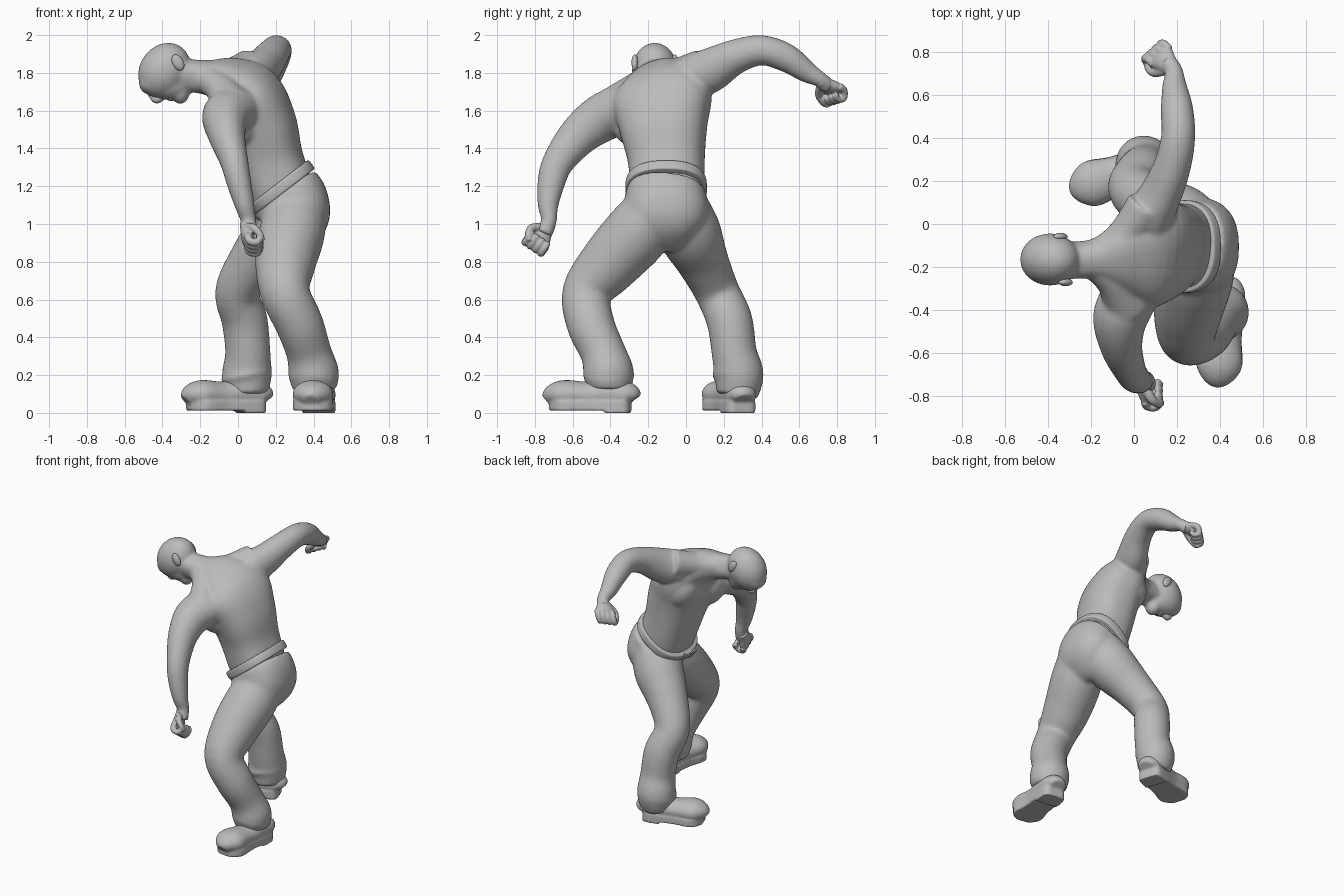
import bpy, bmesh, math
from mathutils import Vector, Matrix

old = bpy.data.objects.get("Cube")
if old:
    bpy.data.objects.remove(old)

grey = bpy.data.materials.new("plain grey")
grey.use_nodes = True
tone = (0.5, 0.5, 0.5, 1)
grey.diffuse_color = tone
grey.node_tree.nodes["Principled BSDF"].inputs["Base Color"].default_value = tone


def spline(rows, steps=5):
    """Catmull-Rom curve through rows of numbers."""
    pts = [rows[0]] + list(rows) + [rows[-1]]
    out = []
    for i in range(1, len(pts) - 2):
        for s in range(steps):
            t = s / steps
            out.append([0.5 * (2 * b + (c - a) * t + (2 * a - 5 * b + 4 * c - d) * t ** 2
                               + (3 * b - a - 3 * c + d) * t ** 3)
                        for a, b, c, d in zip(*pts[i - 1:i + 3])])
    return out + [list(rows[-1])]


def loft(bm, rows, ref=(0, 1, 0), ref_end=None, sides=24, power=1):
    """Tube through rows of x, y, z, radius along ref, other radius; power under 1 squares it."""
    rows = spline([r if len(r) == 5 else (*r, r[3]) for r in rows])
    pos = [Vector(r[:3]) for r in rows]
    start, end = Vector(ref), Vector(ref_end or ref)
    circle = [2 * math.pi * k / sides for k in range(sides)]
    section = [[math.copysign(abs(c) ** power, c) for c in (math.cos(a), math.sin(a))] for a in circle]
    rings = []
    for i, r in enumerate(rows):
        tangent = (pos[min(i + 1, len(pos) - 1)] - pos[max(i - 1, 0)]).normalized()
        u = start.lerp(end, i / (len(rows) - 1))
        u = (u - tangent * u.dot(tangent)).normalized()
        v = tangent.cross(u)
        rings.append([bm.verts.new(pos[i] + u * r[3] * c + v * r[4] * s) for c, s in section])
    for low, high in zip(rings, rings[1:]):
        for k in range(sides):
            n = (k + 1) % sides
            bm.faces.new((low[k], low[n], high[n], high[k]))
    bm.faces.new(rings[0][::-1])
    bm.faces.new(rings[-1])


def ball(bm, centre, size, pitch=0):
    """Ellipsoid, pitched about the y axis."""
    m = Matrix.Translation(centre) @ Matrix.Rotation(pitch, 4, 'Y') @ Matrix.Diagonal((*size, 1))
    bmesh.ops.create_uvsphere(bm, u_segments=24, v_segments=16, radius=1, matrix=m)


def finish(name, bm, voxel=0, smooth=6):
    bmesh.ops.recalc_face_normals(bm, faces=bm.faces)
    mesh = bpy.data.meshes.new(name)
    bm.to_mesh(mesh)
    bm.free()
    mesh.materials.append(grey)
    obj = bpy.data.objects.new(name, mesh)
    bpy.context.collection.objects.link(obj)
    if voxel:
        remesh = obj.modifiers.new("Blend", 'REMESH')
        remesh.mode = 'VOXEL'
        remesh.voxel_size = voxel
        remesh.use_smooth_shade = True
        relax = obj.modifiers.new("Relax", 'SMOOTH')
        relax.iterations = smooth
    else:
        bpy.ops.object.select_all(action='DESELECT')
        obj.select_set(True)
        bpy.context.view_layer.objects.active = obj
        bpy.ops.object.shade_smooth_by_angle(angle=math.radians(40))
    return obj


# Torso, neck and both arms blended into one skin
body = bmesh.new()
loft(body, [(0.25, -0.1, 1.12, 0.18, 0.17), (0.22, -0.1, 1.2, 0.195, 0.172),
            (0.17, -0.105, 1.35, 0.205, 0.172), (0.125, -0.12, 1.52, 0.235, 0.182),
            (0.055, -0.13, 1.67, 0.265, 0.172), (-0.05, -0.145, 1.75, 0.185, 0.122),
            (-0.16, -0.16, 1.775, 0.097, 0.09), (-0.3, -0.17, 1.79, 0.083, 0.083)],
     ref_end=(0.35, 1, 0.35), sides=32, power=0.82)
loft(body, [(0.02, -0.28, 1.62, 0.125), (-0.06, -0.42, 1.575, 0.13), (-0.06, -0.56, 1.475, 0.1, 0.11),
            (-0.02, -0.675, 1.33, 0.075, 0.085), (0.005, -0.713, 1.22, 0.066, 0.074),
            (0.035, -0.73, 1.1, 0.053, 0.056), (0.055, -0.725, 1.02, 0.042), (0.06, -0.75, 0.95, 0.046)],
     ref=(1, 0, 0))
loft(body, [(0.06, 0.02, 1.77, 0.12), (0.12, 0.13, 1.815, 0.1, 0.118), (0.175, 0.26, 1.885, 0.088, 0.093),
            (0.205, 0.4, 1.92, 0.08), (0.2, 0.53, 1.88, 0.076), (0.188, 0.64, 1.805, 0.058),
            (0.186, 0.71, 1.765, 0.042), (0.155, 0.75, 1.73, 0.046)], ref=(1, 0, 0))
# Neck muscles running into the shoulders
loft(body, [(-0.2, -0.17, 1.78, 0.075), (-0.1, -0.26, 1.725, 0.08), (-0.03, -0.38, 1.62, 0.11)])
loft(body, [(-0.2, -0.16, 1.785, 0.075), (-0.06, -0.07, 1.79, 0.08), (0.06, 0.08, 1.825, 0.1)])
# Chest muscles
ball(body, (0, -0.26, 1.55), (0.12, 0.14, 0.15), -0.4)
ball(body, (0.05, -0.01, 1.61), (0.13, 0.13, 0.15), -0.4)
# Skull, bowed face, jaw and chin
side_y = -0.165
ball(body, (-0.39, side_y, 1.812), (0.132, 0.122, 0.155), 0.6)
ball(body, (-0.38, side_y, 1.745), (0.135, 0.09, 0.088), 0.15)
ball(body, (-0.305, side_y, 1.7), (0.05, 0.06, 0.066))
ball(body, (-0.465, side_y, 1.745), (0.06, 0.085, 0.06), 0.8)
finish("upper_body", body, 0.009, 18)

# Nose, lips, eyelids and ears
face = bmesh.new()
loft(face, [(-0.48, side_y, 1.715, 0.014), (-0.455, side_y, 1.68, 0.018),
            (-0.43, side_y, 1.66, 0.023), (-0.4, side_y, 1.682, 0.024)])
ball(face, (-0.355, side_y, 1.668), (0.024, 0.034, 0.018))
for s in (-1, 1):
    ball(face, (-0.43, side_y + s * 0.04, 1.692), (0.018, 0.02, 0.013))
    ball(face, (-0.33 - 0.012 * s, side_y + s * 0.106, 1.855), (0.03, 0.018, 0.047), -0.5)
finish("face_and_ears", face, 0.005, 4)


# Fists: palm, four curled fingers and a thumb
def fist(name, wrist, forward, across, palm):
    bm = bmesh.new()
    w, f, a, n = (Vector(v) for v in (wrist, forward, across, palm))
    f.normalize()
    a.normalize()

    def at(x, y, z, r, flat=None):
        return (*(w + f * x + a * y + n * z), r, flat or r)

    loft(bm, [at(-0.02, 0, 0, 0.036), at(0.03, 0, 0, 0.045, 0.034),
              at(0.08, 0, 0, 0.062, 0.034), at(0.11, 0, 0, 0.058, 0.024)], ref=a)
    for i in range(4):
        y = (i - 1.5) * 0.034
        loft(bm, [at(0.09, y, 0, 0.021), at(0.13, y, 0.005, 0.021), at(0.14, y, 0.045, 0.019),
                  at(0.1, y, 0.065, 0.018), at(0.075, y, 0.05, 0.015)], ref=a, sides=12)
    loft(bm, [at(0.03, -0.03, 0.01, 0.024), at(0.06, -0.065, 0.035, 0.022),
              at(0.1, -0.06, 0.065, 0.018), at(0.12, -0.035, 0.075, 0.013)], ref=f, sides=12)
    finish(name, bm, 0.006, 3)


fist("lowered_fist", (0.045, -0.73, 0.99), (0.08, -0.55, -0.8), (0, 0.8, -0.55), (1, 0, 0))
fist("raised_fist", (0.183, 0.715, 1.755), (-0.6, 0.65, -0.4), (0.7, 0.65, 0.2), (-0.2, -0.2, -0.95))

# Trousers: pelvis and two bent legs
trousers = bmesh.new()
loft(trousers, [(0.245, -0.1, 1.17, 0.21, 0.195), (0.275, -0.105, 1.12, 0.22, 0.203),
                (0.3, -0.105, 1.04, 0.225, 0.188), (0.28, -0.1, 0.95, 0.165, 0.14),
                (0.25, -0.1, 0.89, 0.08, 0.08)], sides=32, power=0.85)
loft(trousers, [(0.32, -0.17, 1.07, 0.155), (0.285, -0.26, 0.95, 0.175), (0.25, -0.41, 0.785, 0.16),
                (0.25, -0.525, 0.635, 0.132), (0.325, -0.505, 0.47, 0.127), (0.375, -0.44, 0.32, 0.12),
                (0.4, -0.41, 0.21, 0.135), (0.405, -0.41, 0.12, 0.115)], ref=(1, 0, 0))
loft(trousers, [(0.28, -0.03, 1.08, 0.155), (0.205, 0.02, 0.95, 0.168), (0.085, 0.09, 0.8, 0.138),
                (-0.003, 0.165, 0.64, 0.119), (0.035, 0.23, 0.49, 0.122), (0.052, 0.255, 0.32, 0.12),
                (0.047, 0.28, 0.2, 0.132), (0.05, 0.27, 0.09, 0.11)], ref=(1, 0, 0))
# Folds gathered over the ankles
for x, y, spin in ((0.4, -0.41, 0.25), (0.045, 0.275, -0.2)):
    ball(trousers, (x, y, 0.2), (0.138, 0.138, 0.045), spin)
finish("trousers", trousers, 0.011, 16)

# Belt following the tilted waist, with buckle and strap end
belt = bmesh.new()
mid, up = Vector((0.227, -0.105, 1.192)), Vector((-0.61, 0, 0.79))
loft(belt, [(*(mid + up * h), 0.215 - inset, 0.205 - inset)
            for h, inset in ((-0.03, 0.01), (-0.022, 0), (0.022, 0), (0.03, 0.012))], sides=40, power=0.82)
finish("belt", belt)
buckle = bmesh.new()
for centre, size in (((0.065, -0.1, 1.075), (0.03, 0.09, 0.06)),
                     ((0.07, -0.17, 1.055), (0.02, 0.05, 0.075))):
    bmesh.ops.create_cube(buckle, size=1, matrix=Matrix.Translation(centre)
                          @ Matrix.Rotation(-0.65, 4, 'Y') @ Matrix.Diagonal((*size, 1)))
bmesh.ops.bevel(buckle, geom=buckle.edges[:], offset=0.006, segments=2, affect='EDGES')
finish("buckle", buckle)

# Boots: rounded upper on a thin sole with a low heel
SHAPE = [(0, 0.05, 0.045), (0.06, 0.08, 0.07), (0.3, 0.088, 0.078), (0.55, 0.09, 0.072),
         (0.8, 0.108, 0.076), (0.93, 0.085, 0.064), (1, 0.04, 0.04)]


def boot(name, heel, toe):
    heel, toe = Vector((*heel, 0)), Vector((*toe, 0))
    side = (toe - heel).normalized().cross(Vector((0, 0, 1)))
    bm = bmesh.new()
    loft(bm, [(*(heel.lerp(toe, t) + Vector((0, 0, 0.022 + h))), w, h) for t, w, h in SHAPE], ref=side)
    rim = spline(SHAPE, 3)
    for part, base, height in ((rim, 0.012, 0.05), (rim[:7], 0, 0.045)):
        outline = [heel.lerp(toe, 0.03 + 0.94 * t) + side * w for t, w, h in part]
        outline += [heel.lerp(toe, 0.03 + 0.94 * t) - side * w for t, w, h in reversed(part)]
        plate = bm.faces.new([bm.verts.new(p + Vector((0, 0, base))) for p in outline])
        block = bmesh.ops.extrude_face_region(bm, geom=[plate], use_keep_orig=True)["geom"]
        bmesh.ops.translate(bm, vec=(0, 0, height),
                            verts=[v for v in block if isinstance(v, bmesh.types.BMVert)])
    finish(name, bm, 0.008, 4)


boot("near_boot", (0.44, -0.28), (0.385, -0.735))
boot("far_boot", (0.145, 0.305), (-0.275, 0.16))
